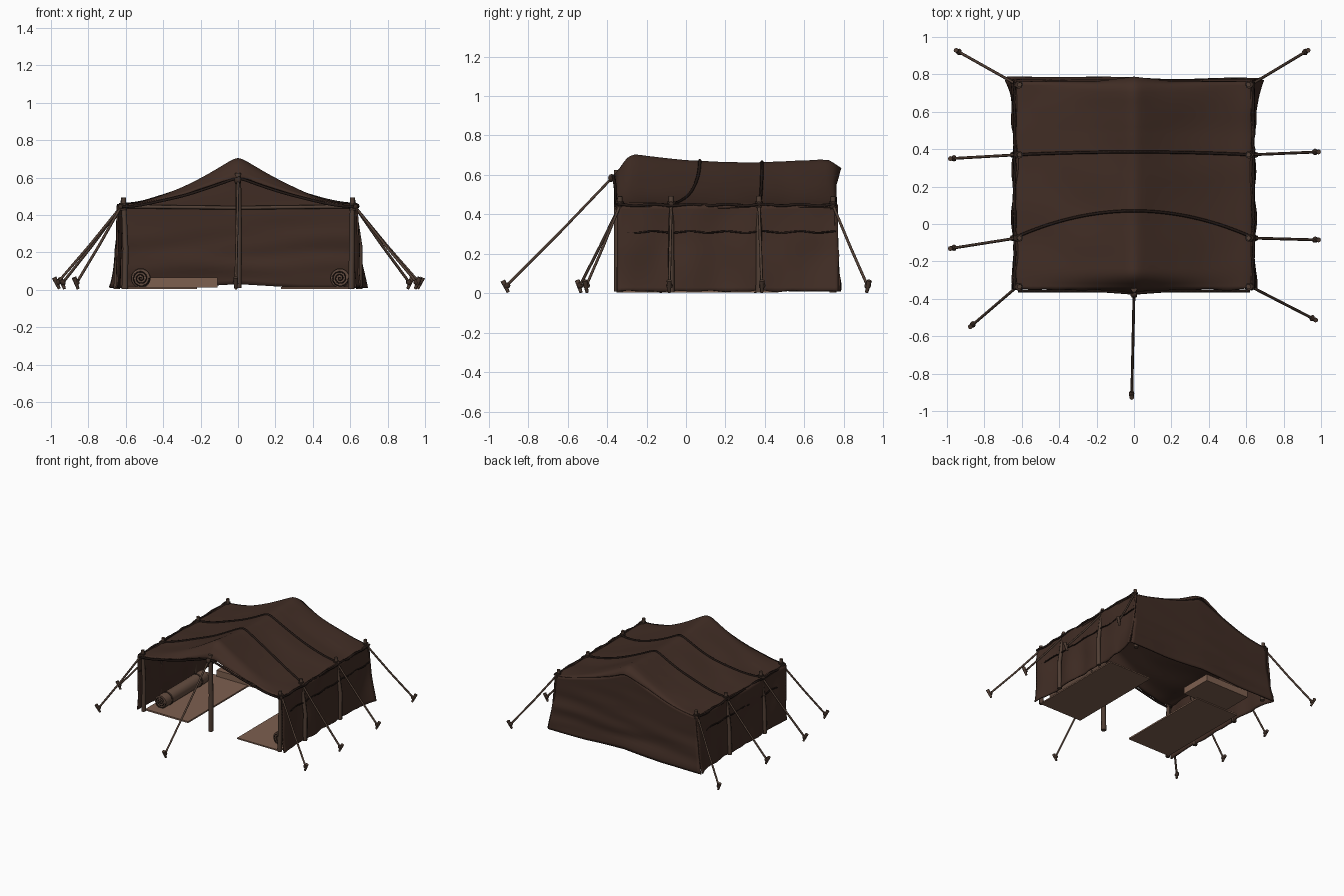
import bpy, bmesh, math
from mathutils import Vector, noise

if "Cube" in bpy.data.objects:
    bpy.data.objects.remove(bpy.data.objects["Cube"])


def material(name, rgb):
    m = bpy.data.materials.new(name)
    m.diffuse_color = (*rgb, 1)
    m.use_nodes = True
    m.node_tree.nodes["Principled BSDF"].inputs["Base Color"].default_value = m.diffuse_color
    return m


CLOTH = material("dark brown cloth", (0.052, 0.026, 0.018))
WOOD = material("weathered wood", (0.080, 0.048, 0.034))
ROPE = material("rope brown", (0.042, 0.024, 0.017))
MAT = material("tan mat", (0.205, 0.115, 0.078))
ROLL = material("bedroll brown", (0.130, 0.075, 0.052))
DARK = material("dark seam", (0.016, 0.009, 0.007))

POLE_Y = (-0.335, -0.075, 0.37, 0.745)
Y0, Y1, HALF, EAVE = -0.35, 0.76, 0.62, 0.45


def add(name, bm, mat, thick=0, smooth=True):
    mesh = bpy.data.meshes.new(name)
    bm.to_mesh(mesh)
    bm.free()
    mesh.materials.append(mat)
    for p in mesh.polygons:
        p.use_smooth = smooth
    ob = bpy.data.objects.new(name, mesh)
    bpy.context.collection.objects.link(ob)
    if thick:
        mod = ob.modifiers.new("thickness", 'SOLIDIFY')
        mod.thickness = thick
        mod.offset = 0
    return ob


def grid(name, fn, nu, nv, mat, thick=0.01):
    bm = bmesh.new()
    vs = [[bm.verts.new(fn(i / nu, j / nv)) for j in range(nv + 1)] for i in range(nu + 1)]
    for i in range(nu):
        for j in range(nv):
            bm.faces.new((vs[i][j], vs[i + 1][j], vs[i + 1][j + 1], vs[i][j + 1]))
    bmesh.ops.recalc_face_normals(bm, faces=bm.faces)
    return add(name, bm, mat, thick)


def tube(name, pts, r, mat, r_end=None, sides=8):
    pts = [Vector(p) for p in pts]
    bm = bmesh.new()
    rings = []
    for i, p in enumerate(pts):
        d = (pts[min(i + 1, len(pts) - 1)] - pts[max(i - 1, 0)]).normalized()
        a = d.cross(Vector((0, 0, 1)) if abs(d.z) < 0.9 else Vector((0, 1, 0))).normalized()
        b = d.cross(a)
        rad = r if r_end is None else r + (r_end - r) * i / (len(pts) - 1)
        rings.append([bm.verts.new(p + rad * (a * math.cos(t) + b * math.sin(t)))
                      for t in (2 * math.pi * k / sides for k in range(sides))])
    for r0, r1 in zip(rings, rings[1:]):
        for k in range(sides):
            bm.faces.new((r0[k], r0[(k + 1) % sides], r1[(k + 1) % sides], r1[k]))
    bm.faces.new(rings[0])
    bm.faces.new(rings[-1])
    bmesh.ops.recalc_face_normals(bm, faces=bm.faces)
    ob = add(name, bm, mat)
    ob.data.polygons[-1].use_smooth = ob.data.polygons[-2].use_smooth = False
    return ob


def slab(name, x0, x1, y0, y1, z0, z1, mat):
    bm = bmesh.new()
    bmesh.ops.create_cube(bm, size=1)
    for v in bm.verts:
        v.co = ((x0 + x1) / 2 + v.co.x * (x1 - x0), (y0 + y1) / 2 + v.co.y * (y1 - y0),
                (z0 + z1) / 2 + v.co.z * (z1 - z0))
    return add(name, bm, mat, smooth=False)


def lerp_table(table, y):
    for (a, za), (b, zb) in zip(table, table[1:]):
        if y <= b:
            t = max(0, (y - a) / (b - a))
            return za + (zb - za) * t
    return table[-1][1]


RIDGE = ((-0.37, 0.59), (-0.33, 0.635), (-0.30, 0.68), (-0.265, 0.70), (-0.2, 0.692), (0, 0.67),
         (0.2, 0.66), (0.5, 0.66), (0.68, 0.675), (0.735, 0.67), (0.76, 0.63))


def wob(a, b, c, amp):
    return amp * noise.noise(Vector((a, b, c)))


def roof_z(x, y):
    t = min(1, abs(x) / HALF)
    t = max(0, (math.sqrt(t * t + 0.0016) - 0.04) / 0.961)
    return EAVE + (lerp_table(RIDGE, y) - EAVE) * (1 - t) ** 1.6 + wob(x * 4, y * 5, 1, 0.008)


def roof(u, v):
    x = -0.635 + 1.27 * u
    y = Y0 + (Y1 - Y0) * v
    if v == 0:
        y += wob(x * 9, 0, 3, 0.012) - 0.015 * max(0, 1 - abs(x) * 6)
    if v == 1:
        y += 0.025 * max(0, 1 - abs(x) / 0.2)
    z = roof_z(x, y)
    return (x * (1 + wob(y * 7, 2, 0, 0.015)), y, z - 0.012 * max(0, abs(x) - 0.6) / 0.035)


def side_wall(s):
    def fn(u, v):
        y = Y0 + (Y1 + 0.01 - Y0) * u
        z = 0.005 + (EAVE - 0.005) * v
        corner = max(0, (y - 0.6) / 0.17) + max(0, (-0.25 - y) / 0.12) * 0.35
        x = 0.632 + 0.045 * corner * (1 - v) ** 1.5 + 0.012 * (1 - v) ** 3
        x += wob(y * 5, z * 4, s * 3, 0.018) + 0.008 * math.sin(u * 25) * (1 - v)
        if v == 0:
            z += 0.006 + wob(y * 12, 5, s, 0.008)
        return (s * x, y, z)
    return fn


def back_wall(u, v):
    x0 = -1 + 2 * u
    top = roof_z(x0 * HALF, Y1) - 0.004
    low = 0.01 + 0.02 * max(0, 1 - abs(x0) * 2)
    z = low + (top - low) * v
    x = x0 * (0.632 + 0.05 * (1 - v) ** 2)
    y = 0.757 + 0.02 * (1 - v) ** 2 + wob(x * 2, z * 12, 7, 0.018) * (1 - v)
    return (x, y, z)


# Tent cloth
grid("roof_cloth", roof, 64, 60, CLOTH)
grid("back_wall", back_wall, 48, 24, CLOTH)
for s, side in ((-1, "left"), (1, "right")):
    grid(side + "_wall", side_wall(s), 48, 18, CLOTH)
    # Eave and wall seam cords
    for z, x, r in ((0.452, 0.638, 0.008), (0.315, 0.64, 0.005)):
        tube(side + "_wall_cord", [(s * (x + wob(i, z * 30, s, 0.006)), Y0 + 0.0555 * 0.5 * i * 1.0,
             z - 0.008 * math.sin(i * 0.47) ** 2) for i in range(41)], r, DARK, sides=6)

# Hem of the front opening and seam on the back wall
tube("front_hem", [(x, Y0 - 0.008 - 0.012 * max(0, 1 - abs(x) * 6), roof_z(x, Y0 - 0.01) - 0.006)
                   for x in (-0.62 + 0.031 * i for i in range(41))], 0.008, DARK, sides=6)
tube("back_crossbar", [(-0.61, 0.738, 0.445), (0, 0.738, 0.438), (0.61, 0.738, 0.445)], 0.010, WOOD)

# Ropes laid over the roof
for name, y_edge, bow in (("front_roof_rope", -0.07, 0.14), ("rear_roof_rope", 0.37, 0.015)):
    pts = []
    for i in range(49):
        x = -0.63 + 1.26 * i / 48
        y = y_edge + bow * (1 - (x / 0.63) ** 2)
        pts.append((x, y, roof_z(x, y) + 0.007))
    tube(name, pts, 0.008, DARK, sides=6)


def knot(name, p, r, mat):
    bm = bmesh.new()
    bmesh.ops.create_icosphere(bm, subdivisions=2, radius=r)
    for v in bm.verts:
        v.co = Vector(p) + v.co * (1 + wob(*(v.co * 90), 0.3))
    add(name, bm, mat)


def guy_line(name, start, end):
    a, b = Vector(start), Vector(end)
    out = Vector((b.x - a.x, b.y - a.y, 0)).normalized()
    tip = b - out * 0.012 + Vector((0, 0, 0.035))
    mid = (a + tip) / 2 - Vector((0, 0, 0.006))
    tube(name + "_rope", [a, mid, tip], 0.0075, WOOD, sides=6)
    tube(name + "_stake", [b - out * 0.02, b + out * 0.008 + Vector((0, 0, 0.06))], 0.008, WOOD, 0.013)
    knot(name + "_stake_knot", tip, 0.016, ROPE)
    knot(name + "_top_knot", a, 0.02, ROPE)


# Side poles, lashings and guy lines
STAKES = {-1: ((-0.87, -0.545), (-0.975, -0.13), (-0.975, 0.35), (-0.945, 0.925)),
          1: ((0.965, -0.51), (0.98, -0.085), (0.98, 0.385), (0.925, 0.925))}
for s, side in ((-1, "left"), (1, "right")):
    for i, y in enumerate(POLE_Y):
        x = s * (0.605 if i in (0, 3) else 0.648)
        tube(f"{side}_pole_{i}", [(x, y, 0.005), (x + 0.004, y, 0.22), (s * 0.612, y, 0.492)],
             0.017, WOOD, 0.013)
        for z in (0.43, 0.445, 0.46):
            tube(f"{side}_lashing_{i}", [(s * 0.615, y, z - 0.005), (s * 0.615, y, z + 0.005)], 0.021, ROPE)
        sx, sy = STAKES[s][i]
        guy_line(f"{side}_guy_{i}", (s * 0.625, y, 0.445), (sx, sy, 0.005))

# Centre pole with its guy line
tube("centre_pole", [(0, -0.345, 0.01), (0.004, -0.347, 0.3), (0, -0.35, 0.625)], 0.019, WOOD, 0.016)
guy_line("centre_guy", (0, -0.375, 0.585), (-0.012, -0.92, 0.005))

# Floor mats, bedrolls and folded bedding
slab("left_mat", -0.6, -0.22, -0.32, 0.46, 0.004, 0.016, MAT)
slab("right_mat", 0.23, 0.61, -0.34, 0.46, 0.004, 0.014, MAT)
slab("folded_bedding", -0.5, -0.11, 0.44, 0.70, 0.012, 0.065, MAT)
for x, y0, y1, side in ((-0.52, -0.24, 0.30, "left"), (0.545, -0.26, 0.30, "right")):
    tube(side + "_bedroll", [(x, y0, 0.062), (x, y1, 0.062)], 0.05, ROLL, sides=20)
    for y in (y0 + 0.08, y1 - 0.08):
        tube(side + "_bedroll_strap", [(x, y - 0.008, 0.062), (x, y + 0.008, 0.062)], 0.053, ROPE, sides=20)
    spiral = []
    for k in range(61):
        t = k / 60 * 6 * math.pi
        spiral.append((x + math.cos(t) * 0.046 * k / 60, y0 - 0.002, 0.062 + math.sin(t) * 0.046 * k / 60))
    tube(side + "_bedroll_spiral", spiral, 0.003, DARK, sides=4)
